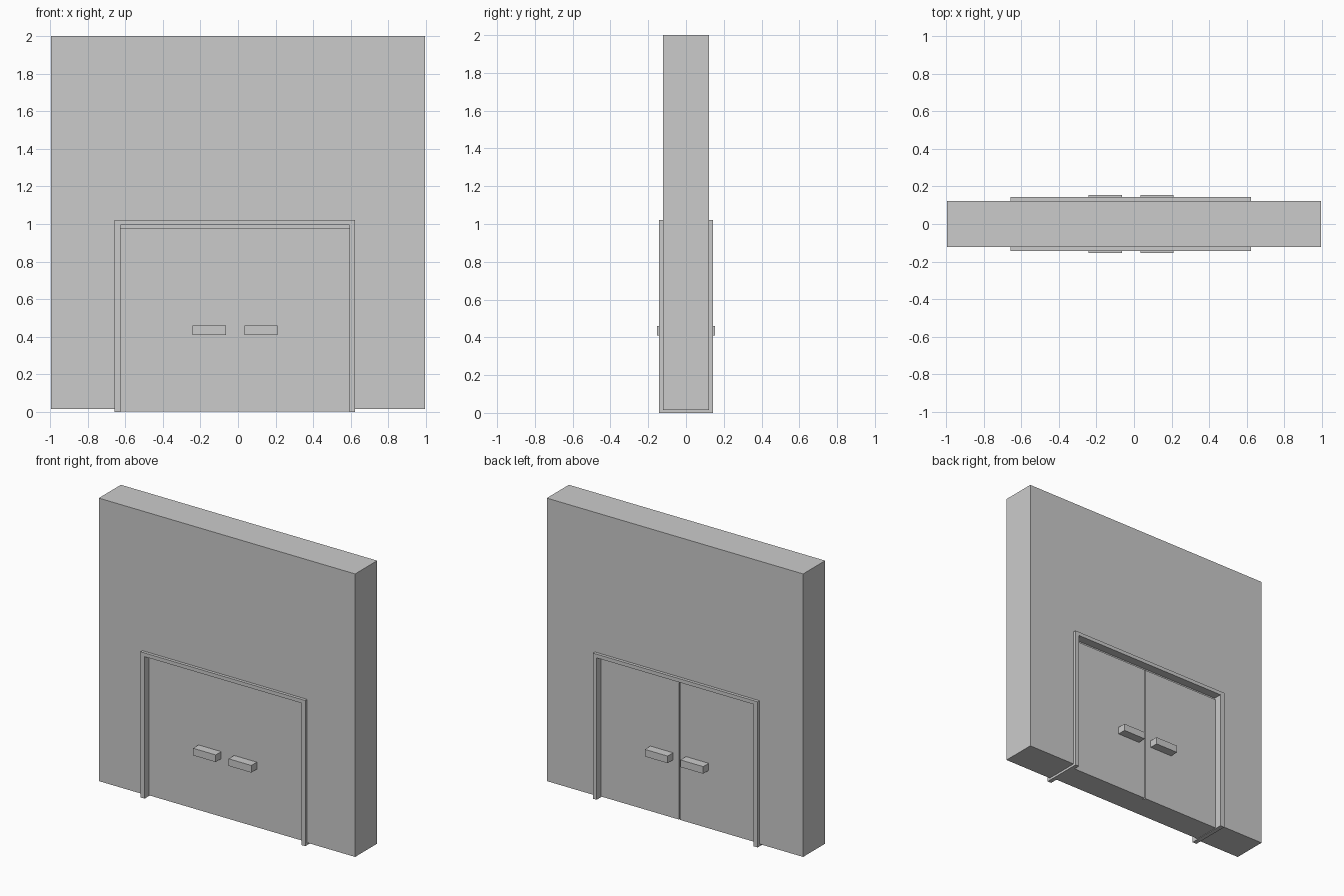
import bpy

cube = bpy.data.objects.get("Cube")
if cube:
    bpy.data.objects.remove(cube, do_unlink=True)

grey = bpy.data.materials.new("plain grey")
grey.use_nodes = True
colour = (0.6, 0.6, 0.6, 1)
grey.diffuse_color = colour
grey.node_tree.nodes["Principled BSDF"].inputs["Base Color"].default_value = colour


def extrude(name, profile, y0, y1):
    """Extrude an x-z outline, listed anticlockwise from the front, along y."""
    n = len(profile)
    verts = [(x, y, z) for y in (y0, y1) for x, z in profile]
    faces = [tuple(range(n)), tuple(reversed(range(n, 2 * n)))]
    faces += [(i, i + n, (i + 1) % n + n, (i + 1) % n) for i in range(n)]
    mesh = bpy.data.meshes.new(name)
    mesh.from_pydata(verts, [], faces)
    mesh.materials.append(grey)
    obj = bpy.data.objects.new(name, mesh)
    bpy.context.collection.objects.link(obj)
    return obj


def box(name, x0, x1, y0, y1, z0, z1):
    return extrude(name, [(x0, z0), (x1, z0), (x1, z1), (x0, z1)], y0, y1)


def portal(name, outer, inner, bottom, depth):
    """Upside-down U; outer and inner are (left edge, right edge, top)."""
    a, b, top = outer
    c, d, head = inner
    extrude(name, [(a, bottom), (c, bottom), (c, head), (d, head),
                   (d, bottom), (b, bottom), (b, top), (a, top)], -depth, depth)


# Wall with a doorway, and the frame lining it
frame_outer = (-0.656, 0.622, 1.021)
frame_inner = (-0.624, 0.593, 0.995)
wall_depth, frame_depth, door_depth = 0.122, 0.143, 0.093
portal("wall", (-0.994, 0.994, 2.0), frame_outer, 0.016, wall_depth)
portal("door_frame", frame_outer, frame_inner, 0.0, frame_depth)

# Two door leaves, closed at the front by a core behind the narrow joints
middle, joint = -0.015, 0.004
left, right, head = frame_inner
box("door_core", left, right, -door_depth, door_depth - 0.02, 0.004, 0.98)
box("right_door_leaf", left, middle - joint, 0, door_depth, 0.004, 0.98)
box("left_door_leaf", middle + joint, right, 0, door_depth, 0.004, 0.98)
box("head_stop", left, right, -door_depth + 0.01, door_depth - 0.01, 0.98, head)

# Push handles on both faces of both leaves
for side, sign in (("front", -1), ("back", 1)):
    y0, y1 = sorted((sign * door_depth, sign * 0.154))
    for leaf, offset in (("right", -0.138), ("left", 0.138)):
        x = middle + offset
        box(f"{side}_{leaf}_handle", x - 0.088, x + 0.088, y0, y1, 0.41, 0.46)
